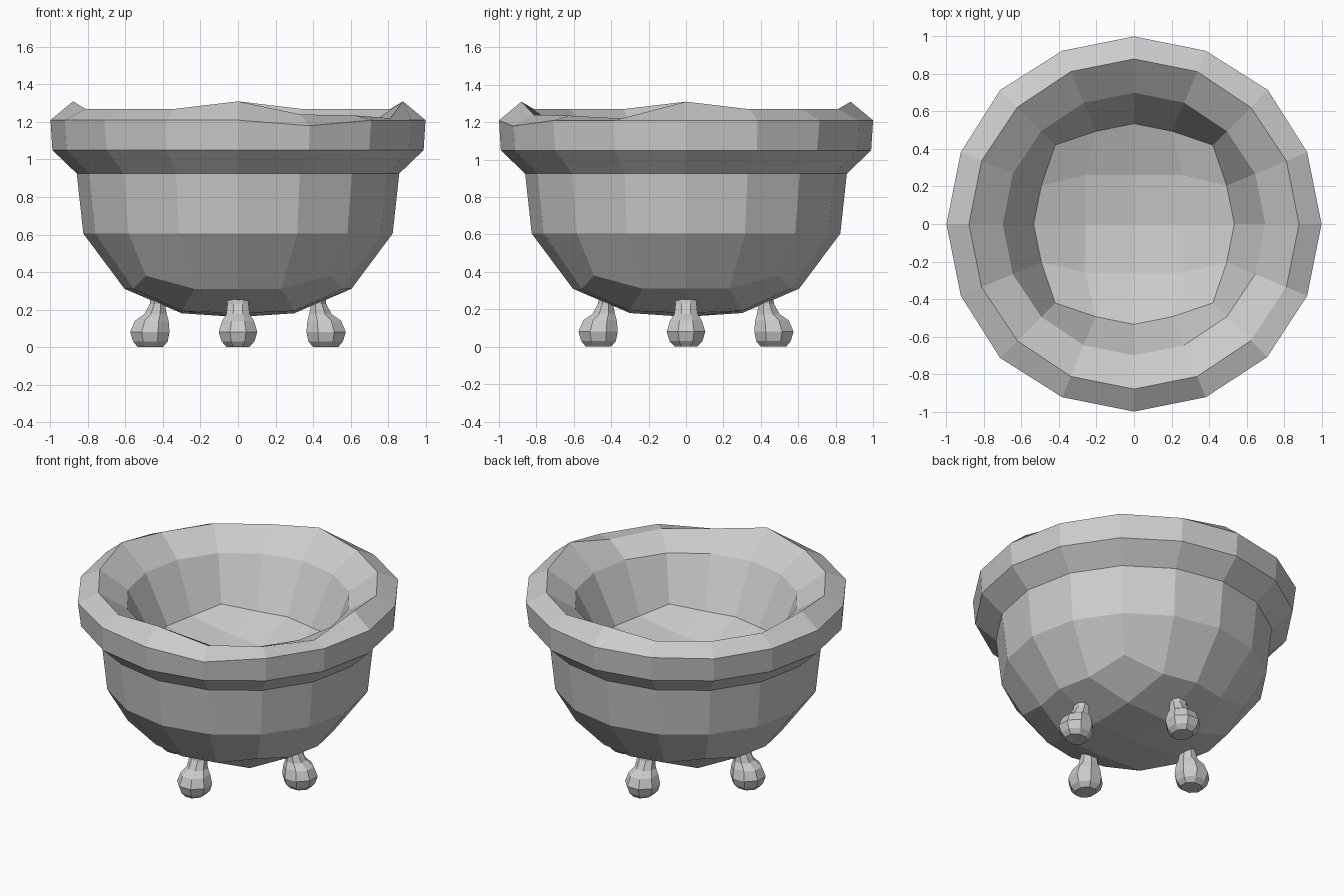
import bpy, bmesh, math

if "Cube" in bpy.data.objects:
    bpy.data.objects.remove(bpy.data.objects["Cube"])

SIDES = 16


def finish(bm, name):
    bmesh.ops.recalc_face_normals(bm, faces=bm.faces)
    mesh = bpy.data.meshes.new(name)
    bm.to_mesh(mesh)
    bm.free()
    obj = bpy.data.objects.new(name, mesh)
    bpy.context.collection.objects.link(obj)
    return obj


def bridge(bm, a, b):
    n = len(a)
    for i in range(n):
        j = (i + 1) % n
        bm.faces.new((a[i], a[j], b[j], b[i]))


def grid_cap(bm, ring, spacing, mid_z, centre_z):
    """Close a 16-sided ring with a 4 x 4 grid whose corners lie on the diagonals."""
    grid = {}
    # walk the square border, starting at the +x side (angle 0)
    border = [(4, 2), (4, 3), (4, 4), (3, 4), (2, 4), (1, 4), (0, 4), (0, 3),
              (0, 2), (0, 1), (0, 0), (1, 0), (2, 0), (3, 0), (4, 0), (4, 1)]
    for key, v in zip(border, ring):
        grid[key] = v
    for i in (1, 2, 3):
        for j in (1, 2, 3):
            z = centre_z if (i, j) == (2, 2) else mid_z
            if i != 2 and j != 2:
                z += (mid_z - centre_z) * 0.6
            grid[i, j] = bm.verts.new(((i - 2) * spacing, (j - 2) * spacing, z))
    for i in range(4):
        for j in range(4):
            bm.faces.new((grid[i, j], grid[i + 1, j], grid[i + 1, j + 1], grid[i, j + 1]))


# Bowl: (radius, z, outward and upward shift of the diagonal points), outside to inside
profile = [(0.605, 0.31, 0.09, 0.07), (0.825, 0.605, 0, 0), (0.86, 0.925, 0, 0),
           (0.99, 1.05, 0, 0), (1.0, 1.21, 0.01, 0), (0.88, 1.27, 0, 0),
           (0.70, 1.15, 0, 0), (0.535, 0.83, 0.06, 0.02)]
bm = bmesh.new()
rings = []
for r, z, dr, dz in profile:
    ring = []
    for k in range(SIDES):
        a = math.tau * k / SIDES
        diagonal = k % 4 == 2
        rr, zz = (r + dr, z + dz) if diagonal else (r, z)
        ring.append(bm.verts.new((rr * math.cos(a), rr * math.sin(a), zz)))
    rings.append(ring)

# Uneven lip: four raised points and a worn dip at the front right
lip, edge = rings[5], rings[4]
for k in (0, 4, 8, 12):
    lip[k].co.z = 1.31
for k, z in ((13, 1.24), (14, 1.235), (15, 1.22)):
    lip[k].co.z = z
edge[13].co.z = 1.18
edge[14].co.x, edge[14].co.y = 0.71, -0.71

for a, b in zip(rings, rings[1:]):
    bridge(bm, a, b)
grid_cap(bm, rings[0], 0.30, 0.18, 0.16)
grid_cap(bm, rings[-1], 0.26, 0.73, 0.69)
finish(bm, "bowl")

# Feet: sections (z, inner distance, outer distance, half width)
sections = [(0.0, 0.40, 0.535, 0.06), (0.03, 0.375, 0.56, 0.088), (0.08, 0.365, 0.575, 0.103),
            (0.14, 0.37, 0.55, 0.085), (0.175, 0.38, 0.50, 0.062), (0.23, 0.39, 0.47, 0.056),
            (0.28, 0.385, 0.465, 0.066)]


def make_foot(name, turn):
    bm = bmesh.new()
    loops = []
    for z, near, far, w in sections:
        mid, half = (near + far) / 2, (far - near) / 2
        loop = []
        for k in range(8):
            a = math.tau * (k + 0.5) / 8
            s = 1 / math.cos(math.pi / 8)
            x, y = mid + half * s * math.cos(a), w * s * math.sin(a)
            loop.append(bm.verts.new((x * math.cos(turn) - y * math.sin(turn),
                                      x * math.sin(turn) + y * math.cos(turn), z)))
        loops.append(loop)
    for a, b in zip(loops, loops[1:]):
        bridge(bm, a, b)
    bm.faces.new(loops[0])
    bm.faces.new(loops[-1])
    return finish(bm, name)


for i, side in enumerate(("right", "back", "left", "front")):
    make_foot(side + "_foot", i * math.pi / 2)
